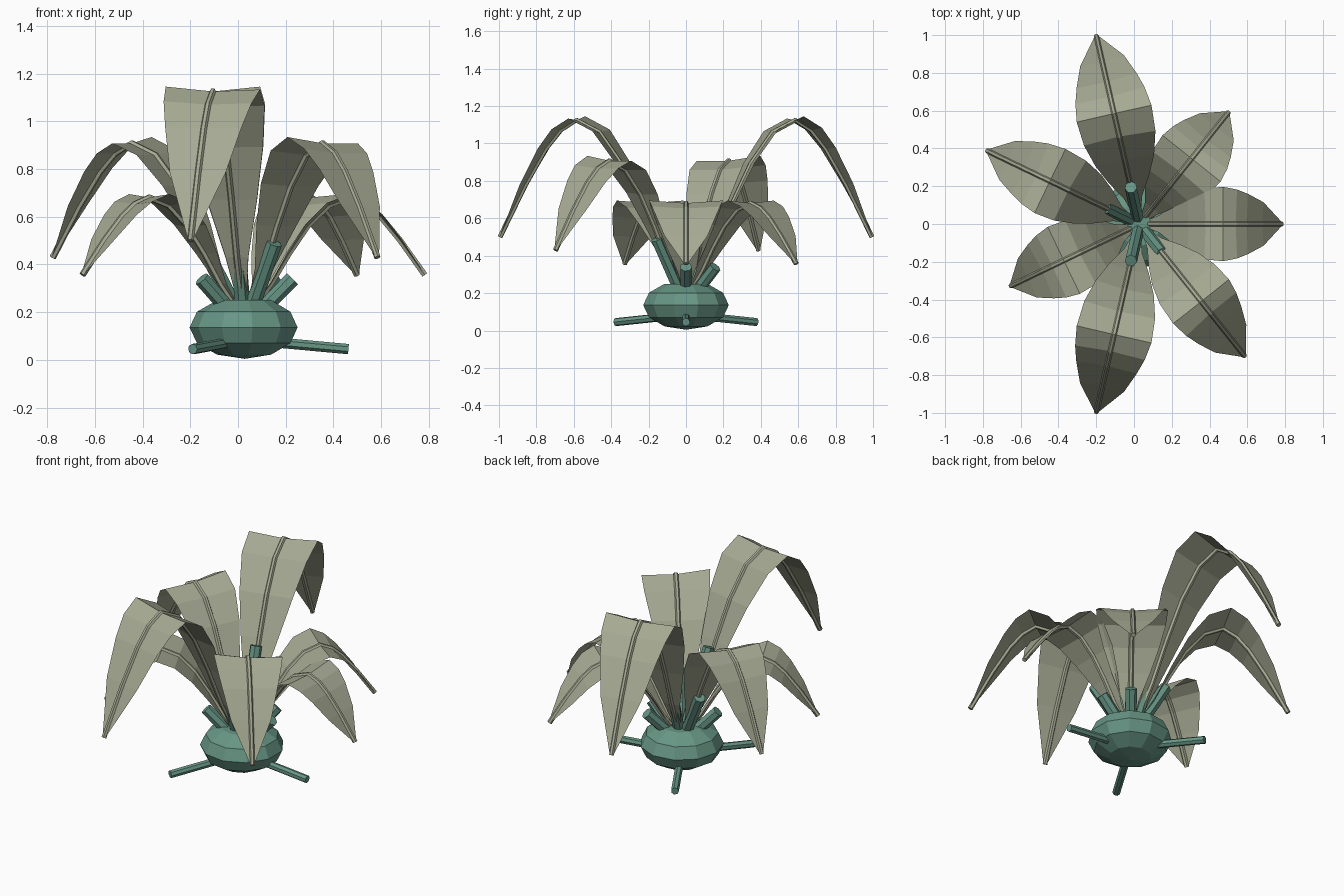
import bpy, bmesh
from math import sin, cos, pi, radians, atan2
from mathutils import Vector, Matrix

default = bpy.data.objects.get("Cube")
if default:
    bpy.data.objects.remove(default, do_unlink=True)

CENTRE = Vector((0.028, 0, 0))
SIDE = Vector((0, 1, 0))


def material(name, rgb):
    m = bpy.data.materials.new(name)
    m.use_nodes = True
    colour = (*rgb, 1)
    m.diffuse_color = colour
    bsdf = m.node_tree.nodes["Principled BSDF"]
    bsdf.inputs["Base Color"].default_value = colour
    bsdf.inputs["Roughness"].default_value = 0.9
    return m


LEAF = material("pale olive", (0.38, 0.40, 0.29))
TEAL = material("muted teal", (0.136, 0.305, 0.235))


def finish(bm, name, mat, angle=0.0):
    """Turn a bmesh into an object, spun about the plant's axis."""
    mesh = bpy.data.meshes.new(name)
    bm.transform(Matrix.Translation(CENTRE) @ Matrix.Rotation(angle, 4, 'Z'))
    bm.to_mesh(mesh)
    bm.free()
    mesh.materials.append(mat)
    ob = bpy.data.objects.new(name, mesh)
    bpy.context.collection.objects.link(ob)


def upward(path, i):
    """Normal of the path at point i, within the XZ plane."""
    along = path[min(i + 1, len(path) - 1)] - path[max(i - 1, 0)]
    return along.normalized().cross(SIDE)


def tube(name, path, radius, sides, mat, angle):
    """Sweep a polygon along a path lying in the XZ plane."""
    bm = bmesh.new()
    rings = []
    for i, p in enumerate(path):
        up = upward(path, i)
        rings.append([bm.verts.new(p + radius * (SIDE * cos(a) + up * sin(a)))
                      for a in (2 * pi * k / sides for k in range(sides))])
    for a, b in zip(rings, rings[1:]):
        for k in range(sides):
            n = (k + 1) % sides
            bm.faces.new((a[k], a[n], b[n], b[k]))
    bm.faces.new(rings[0])
    bm.faces.new(rings[-1])
    bmesh.ops.recalc_face_normals(bm, faces=bm.faces)
    finish(bm, name, mat, angle)


# Arching leaf: distance from axis, height, half width
PROFILE = [(0.03, 0.20, 0.012), (0.15, 0.43, 0.05), (0.25, 0.67, 0.11),
           (0.355, 0.89, 0.16), (0.475, 1.06, 0.195), (0.60, 1.125, 0.205),
           (0.69, 1.07, 0.19), (0.77, 0.97, 0.165), (0.88, 0.78, 0.12),
           (1.02, 0.50, 0.01)]


def leaf(name, angle, length, height, width, tilt):
    path = [Vector((r * length, 0, 0.2 + (z - 0.2) * height)) for r, z, w in PROFILE]
    bm = bmesh.new()
    rows = []
    for i, p in enumerate(path):
        w = PROFILE[i][2] * width
        up = upward(path, i)
        # Edges rise slightly from the midrib, one a little more than the other
        rows.append([bm.verts.new(p + SIDE * s * w + up * w * (0.07 * abs(s) - tilt * s))
                     for s in (-1, 0, 1)])
    for a, b in zip(rows, rows[1:]):
        for k in (0, 1):
            bm.faces.new((a[k], b[k], b[k + 1], a[k + 1]))
    finish(bm, name, LEAF, angle)
    tube(name + "_midrib", path, 0.014, 6, LEAF, angle)


# Bulb: squashed faceted ball, flat on top, one corner towards -x
bm = bmesh.new()
bmesh.ops.create_uvsphere(bm, u_segments=11, v_segments=6, radius=0.231)
corner = max(bm.verts, key=lambda v: v.co.xy.length).co
spin = pi - atan2(corner.y, corner.x)
max(bm.verts, key=lambda v: v.co.z).co.z = 0.2
bm.transform(Matrix.Translation((0, 0, 0.136)) @ Matrix.Diagonal((1, 1, 0.57, 1))
             @ Matrix.Rotation(spin, 4, 'Z'))
finish(bm, "bulb", TEAL)

# Seven leaves in three sizes, each with a short shoot at its foot
# size: leaf length, height, width, tilt; shoot height
SIZES = {"small": (0.74, 0.52, 0.96, 0.0, 0.34),
         "medium": (0.875, 0.765, 0.92, 0.07, 0.49),
         "large": (1.0, 1.0, 0.99, 0.03, 0.65)}
ORDER = ["small", "small", "large", "medium", "small", "large", "medium"]
for i, size in enumerate(ORDER):
    angle = 2 * pi * i / len(ORDER)
    *shape, shoot_top = SIZES[size]
    leaf(f"{size}_leaf_{i + 1}", angle, *shape)
    tube(f"shoot_{i + 1}", [Vector((0, 0, 0.135)), Vector((0.2, 0, shoot_top))],
         0.033, 7, TEAL, angle)

# Three roots spreading near the ground
for i in range(3):
    tube(f"root_{i + 1}", [Vector((0, 0, 0.085)), Vector((0.435, 0, 0.045))],
         0.022, 7, TEAL, radians(120 * i))
